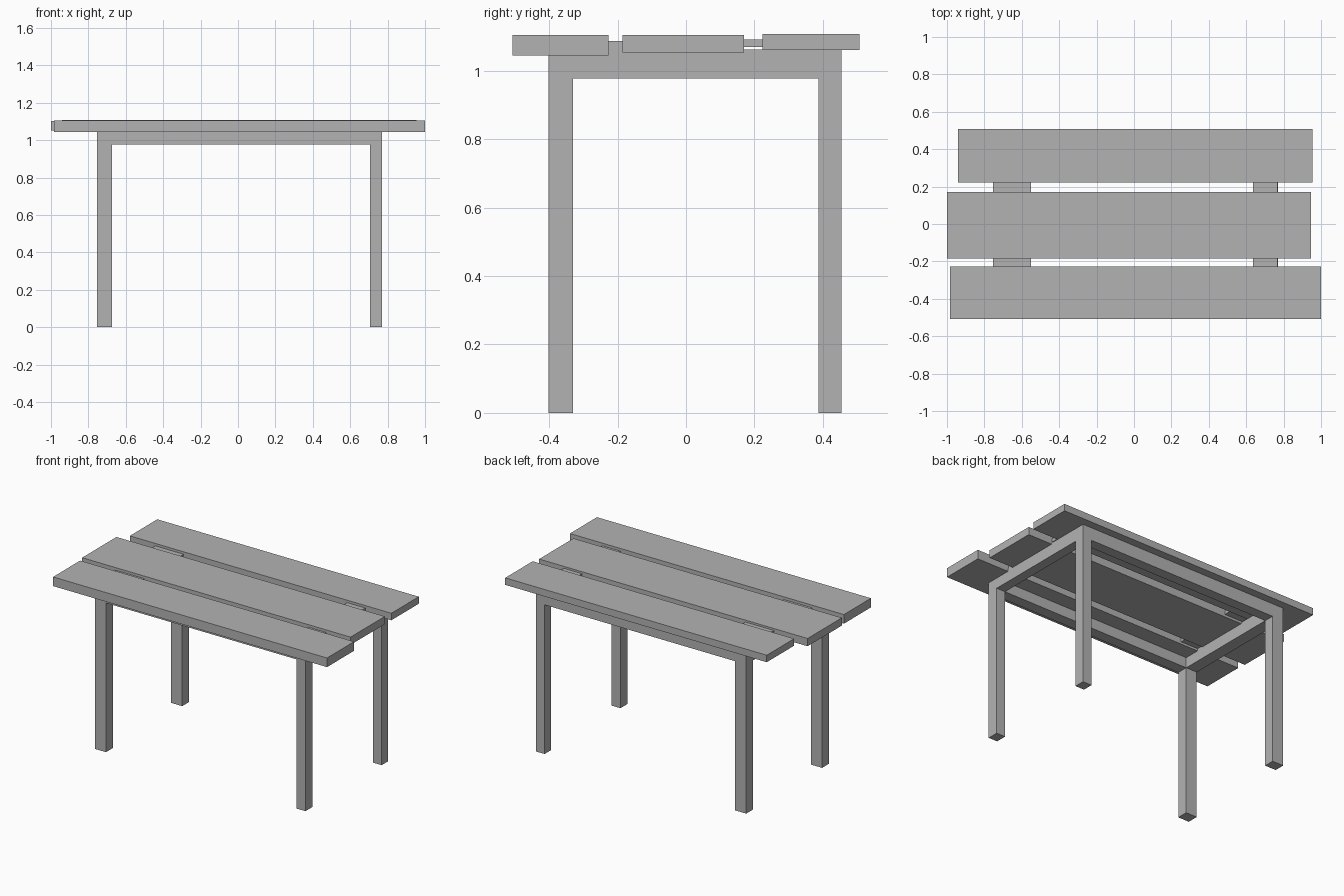
import bpy

cube = bpy.data.objects.get("Cube")
if cube:
    bpy.data.objects.remove(cube, do_unlink=True)

# Single flat grey for every part
GREY = (0.45, 0.45, 0.45, 1.0)
grey = bpy.data.materials.new("plain_grey")
grey.use_nodes = True
grey.diffuse_color = GREY
grey.node_tree.nodes["Principled BSDF"].inputs["Base Color"].default_value = GREY


def box(name, xs, ys, zs):
    """Box spanning the given (low, high) range on each axis."""
    spans = (xs, ys, zs)
    bpy.ops.mesh.primitive_cube_add(size=1, location=[sum(s) / 2 for s in spans])
    ob = bpy.context.object
    ob.name = name
    ob.scale = [s[1] - s[0] for s in spans]
    bpy.ops.object.transform_apply(location=False, rotation=False, scale=True)
    ob.data.materials.append(grey)
    return ob


# Table top planks, slightly uneven in length and thickness
box("front_plank", (-0.985, 1.0), (-0.507, -0.227), (1.045, 1.105))
box("middle_plank", (-1.0, 0.945), (-0.185, 0.17), (1.053, 1.104))
box("back_plank", (-0.94, 0.955), (0.223, 0.507), (1.061, 1.107))

# Leg positions
leg_x = {"right": (-0.755, -0.675), "left": (0.706, 0.77)}
leg_y = {"front": (-0.402, -0.33), "back": (0.387, 0.455)}
TOP = 1.062
RAIL = (0.977, TOP)

for side, xs in leg_x.items():
    for end, ys in leg_y.items():
        box(f"{end}_{side}_leg", xs, ys, (0, TOP))
    # Rail joining the front and back legs
    box(f"{side}_rail", xs, (leg_y["front"][1], leg_y["back"][0]), RAIL)

# Long rails under the front and back planks
for end, ys in leg_y.items():
    box(f"{end}_rail", (leg_x["right"][1], leg_x["left"][0]), ys, RAIL)

# Small connecting plates bridging the gaps between planks
plate_x = {"right": (-0.755, -0.55), "left": (0.635, 0.766)}
for side, xs in plate_x.items():
    box(f"front_{side}_plate", xs, (-0.24, -0.17), (1.06, 1.087))
    box(f"back_{side}_plate", xs, (0.155, 0.235), (1.069, 1.091))
